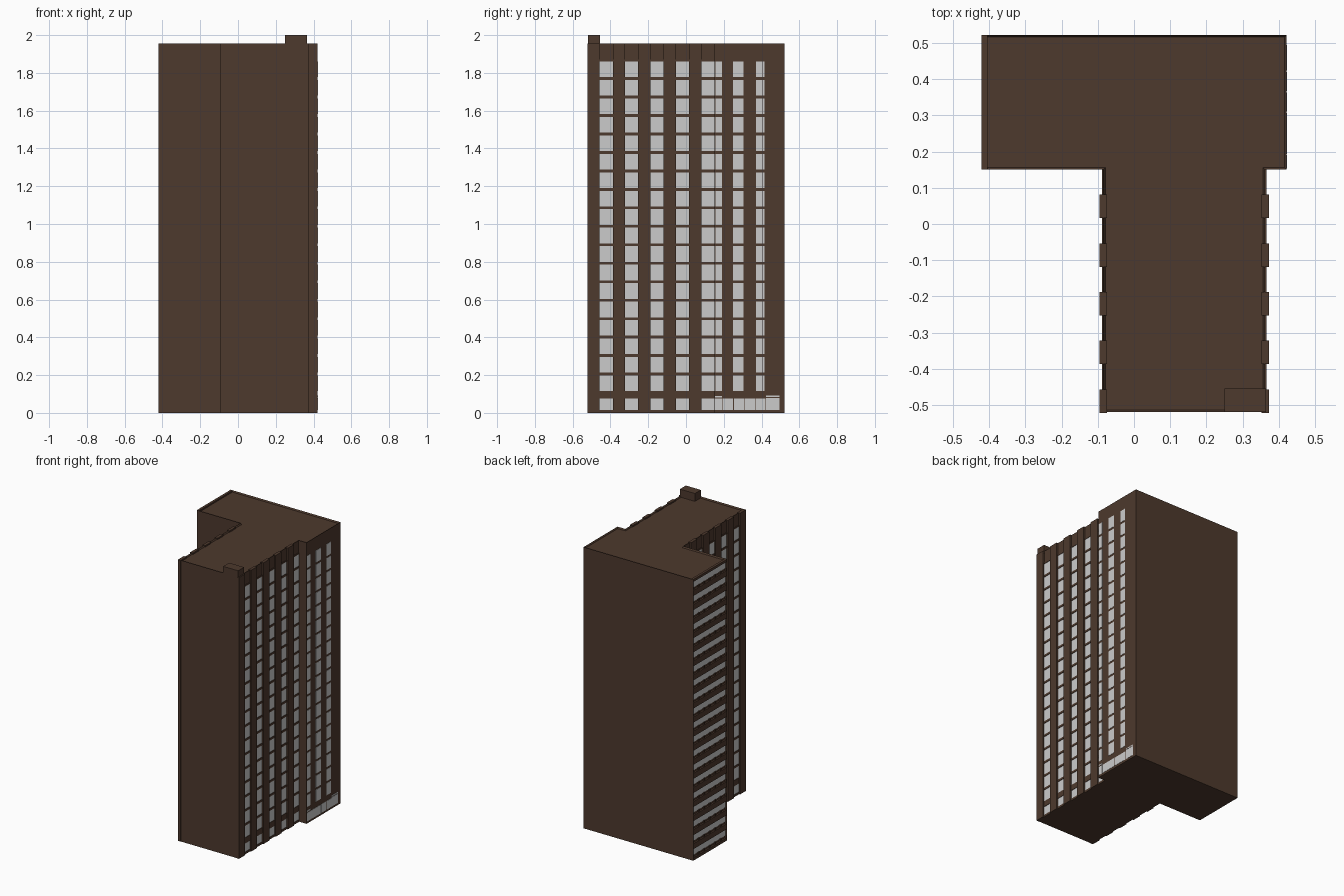
import bpy, bmesh

if "Cube" in bpy.data.objects:
    bpy.data.objects.remove(bpy.data.objects["Cube"])

H = 1.955           # parapet height
FLOOR = 0.0978      # storey height
brown = bpy.data.materials.new("brown_wall")
brown.diffuse_color = (0.075, 0.041, 0.026, 1)
brown.use_nodes = True
brown.node_tree.nodes["Principled BSDF"].inputs["Base Color"].default_value = brown.diffuse_color


def make(name, bm, mat=None):
    bmesh.ops.recalc_face_normals(bm, faces=bm.faces)
    me = bpy.data.meshes.new(name)
    bm.to_mesh(me)
    bm.free()
    if mat:
        me.materials.append(mat)
    ob = bpy.data.objects.new(name, me)
    bpy.context.collection.objects.link(ob)
    return ob


def boxes(name, items, mat=None):
    """One object from boxes given as (x0, x1, y0, y1, z0, z1)."""
    bm = bmesh.new()
    for x0, x1, y0, y1, z0, z1 in items:
        vs = bmesh.ops.create_cube(bm, size=1)["verts"]
        bmesh.ops.scale(bm, vec=(x1 - x0, y1 - y0, z1 - z0), verts=vs)
        bmesh.ops.translate(bm, vec=((x0 + x1) / 2, (y0 + y1) / 2, (z0 + z1) / 2), verts=vs)
    return make(name, bm, mat)


# T-shaped tower with a sunken roof inside the parapet
plan = [(-0.085, -0.52), (0.362, -0.52), (0.362, 0.15), (0.422, 0.15),
        (0.422, 0.522), (-0.411, 0.522), (-0.411, 0.15), (-0.085, 0.15)]
bm = bmesh.new()
base = bm.faces.new([bm.verts.new((x, y, 0)) for x, y in plan])
ext = bmesh.ops.extrude_face_region(bm, geom=[base], use_keep_orig=True)["geom"]
bmesh.ops.translate(bm, vec=(0, 0, H), verts=[g for g in ext if isinstance(g, bmesh.types.BMVert)])
bmesh.ops.recalc_face_normals(bm, faces=bm.faces)
roof = [f for f in bm.faces if f.normal.z > 0.9]
bmesh.ops.inset_region(bm, faces=roof, thickness=0.008)
bmesh.ops.translate(bm, vec=(0, 0, -0.01), verts=roof[0].verts[:])
make("tower_walls", bm, brown)

# rooftop box at the front right corner
boxes("roof_box", [(0.25, 0.365, -0.52, -0.455, 1.94, 2.0)], brown)

# storeys: low ground floor, then 18 equal rows
rows = [(0.015, 0.075)] + [(0.115 + FLOOR * k, 0.198 + FLOOR * k) for k in range(18)]

# stem sides: full-height pilasters with window bays between them
for side, wall, d in (("left", -0.085, -1), ("right", 0.362, 1)):
    def out(depth):
        return sorted((wall - d * 0.01, wall + d * depth))
    pil, win, span = [], [], []
    for i in range(5):
        y = -0.522 + 0.1345 * i
        pil.append((*out(0.011), y, y + 0.065, 0, H))
        b0, b1 = y + 0.065, min(y + 0.1345, 0.15)
        win += [(*out(0.001), b0, b1, z0, z1) for z0, z1 in rows]
        edges = [0] + [z for r in rows for z in r] + [1.87]
        span += [(*out(0.004), b0, b1, edges[j], edges[j + 1]) for j in range(0, len(edges), 2)]
    boxes(side + "_pilasters", pil, brown)
    boxes(side + "_stem_windows", win)
    boxes(side + "_spandrels", span, brown)

# right end of the rear block: window columns and ground floor glazing
x = (0.415, 0.4235)
cols = [(0.155, 0.19), (0.25, 0.305), (0.37, 0.405), (0.408, 0.416)]
boxes("right_end_windows", [(*x, a, b, z0, z1) for a, b in cols for z0, z1 in rows[1:]])
shop = [0.152, 0.192, 0.252, 0.309, 0.366, 0.422]
glass = [(*x, a + 0.002, b - 0.002, 0.015, 0.075) for a, b in zip(shop, shop[1:])]
glass += [(*x, 0.424, 0.495, 0.015, 0.08), (*x, 0.424, 0.495, 0.085, 0.092),
          (*x, 0.154, 0.19, 0.082, 0.09)]
boxes("ground_floor_glazing", glass)

# left end of the rear block: window strips, bands and small posts on every floor
strips, bands, posts = [], [], []
for k in range(20):
    z = FLOOR * k
    strips.append((-0.414, -0.405, 0.156, 0.516, z + 0.035, z + 0.08))
    bands.append((-0.422, -0.405, 0.15, 0.522, z + (0 if k == 0 else -0.018), z + 0.02))
    posts += [(-0.42, -0.405, 0.15 + 0.06 * j, 0.162 + 0.06 * j, z + 0.018, z + 0.036)
              for j in range(7)]
bands.append((-0.422, -0.405, 0.15, 0.522, 1.938, H))
bands += [(-0.422, -0.405, 0.15, 0.155, 0, H), (-0.422, -0.405, 0.518, 0.522, 0, H)]
boxes("left_end_window_strips", strips)
boxes("left_end_bands", bands, brown)
boxes("left_end_posts", posts, brown)
